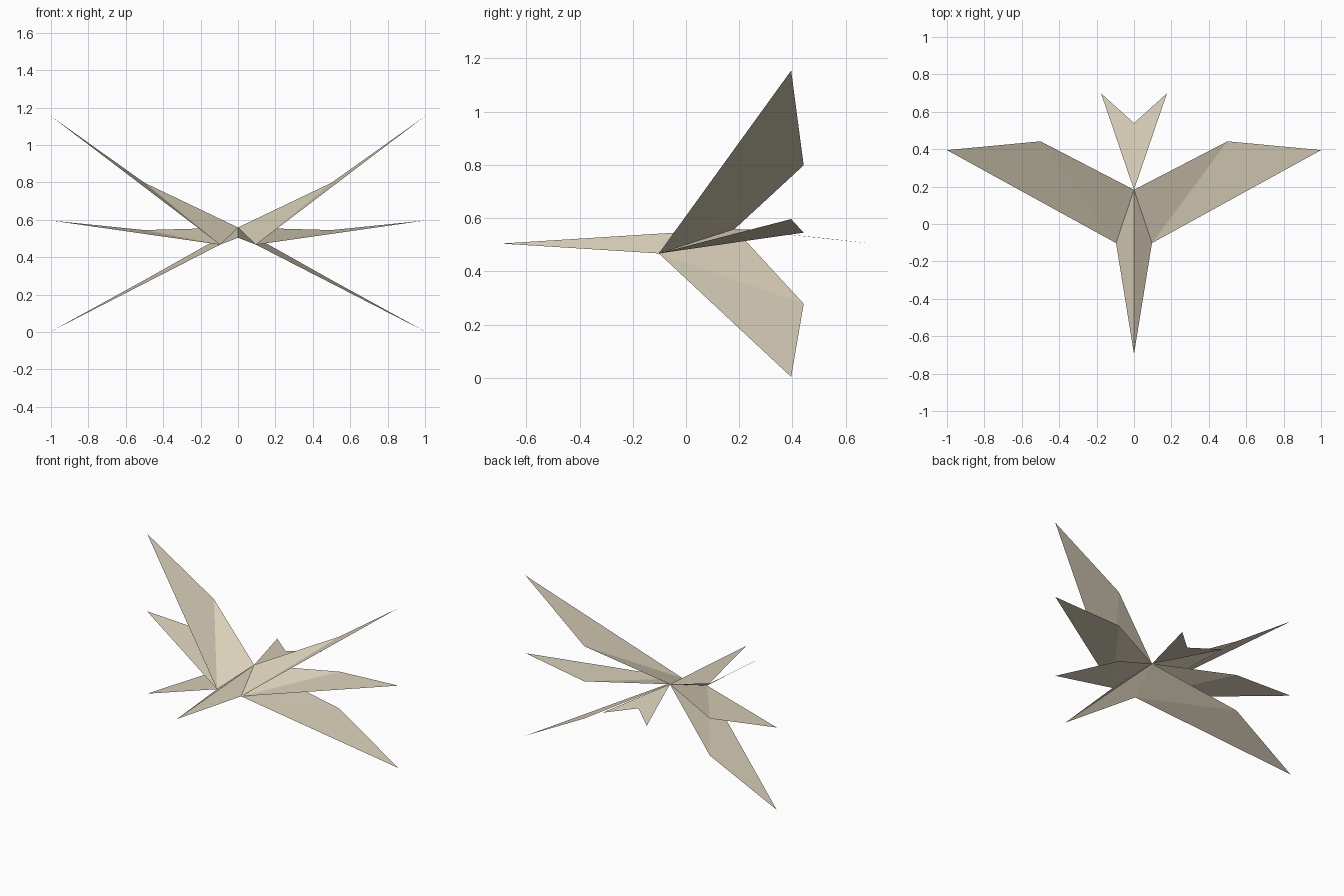
import bpy

cube = bpy.data.objects.get("Cube")
if cube:
    bpy.data.objects.remove(cube, do_unlink=True)

paper = bpy.data.materials.new("cream_paper")
paper.use_nodes = True
colour = (0.72, 0.65, 0.50, 1)
paper.diffuse_color = colour
bsdf = next(n for n in paper.node_tree.nodes if n.type == 'BSDF_PRINCIPLED')
bsdf.inputs["Base Color"].default_value = colour
bsdf.inputs["Roughness"].default_value = 0.9

# Shared fold points, on the model's left side
nose = (0, -0.695, 0.504)
shoulder = (0.096, -0.102, 0.467)
back = (0, 0.183, 0.559)
tail_notch = (0, 0.54, 0.522)
tail_tip = (0.176, 0.698, 0.504)


def folded_sheet(name, triangles, side):
    """Join flat triangles along their folds; side = -1 mirrors them in x."""
    points = list(dict.fromkeys(p for tri in triangles for p in tri))
    faces = [[points.index(p) for p in tri][::side] for tri in triangles]
    mesh = bpy.data.meshes.new(name)
    mesh.from_pydata([(side * x, y, z) for x, y, z in points], [], faces)
    mesh.materials.append(paper)
    obj = bpy.data.objects.new(name, mesh)
    bpy.context.collection.objects.link(obj)
    return obj


# Heights of the elbow and the tip for each pair of wings
wing_poses = {
    "upper": (0.798, 1.154),
    "middle": (0.545, 0.596),
    "lower": (0.278, 0.003),
}

for side, label in ((1, "left"), (-1, "right")):
    # Body and tail halves, meeting at the centre fold
    folded_sheet(f"{label}_body", [(nose, shoulder, back)], side)
    folded_sheet(f"{label}_tail", [(back, tail_tip, tail_notch)], side)

    # Wings, each folded from shoulder to elbow
    for pose, (elbow_z, tip_z) in wing_poses.items():
        elbow = (0.5, 0.442, elbow_z)
        tip = (1.0, 0.395, tip_z)
        folded_sheet(f"{label}_{pose}_wing",
                     [(shoulder, elbow, back), (shoulder, tip, elbow)], side)
